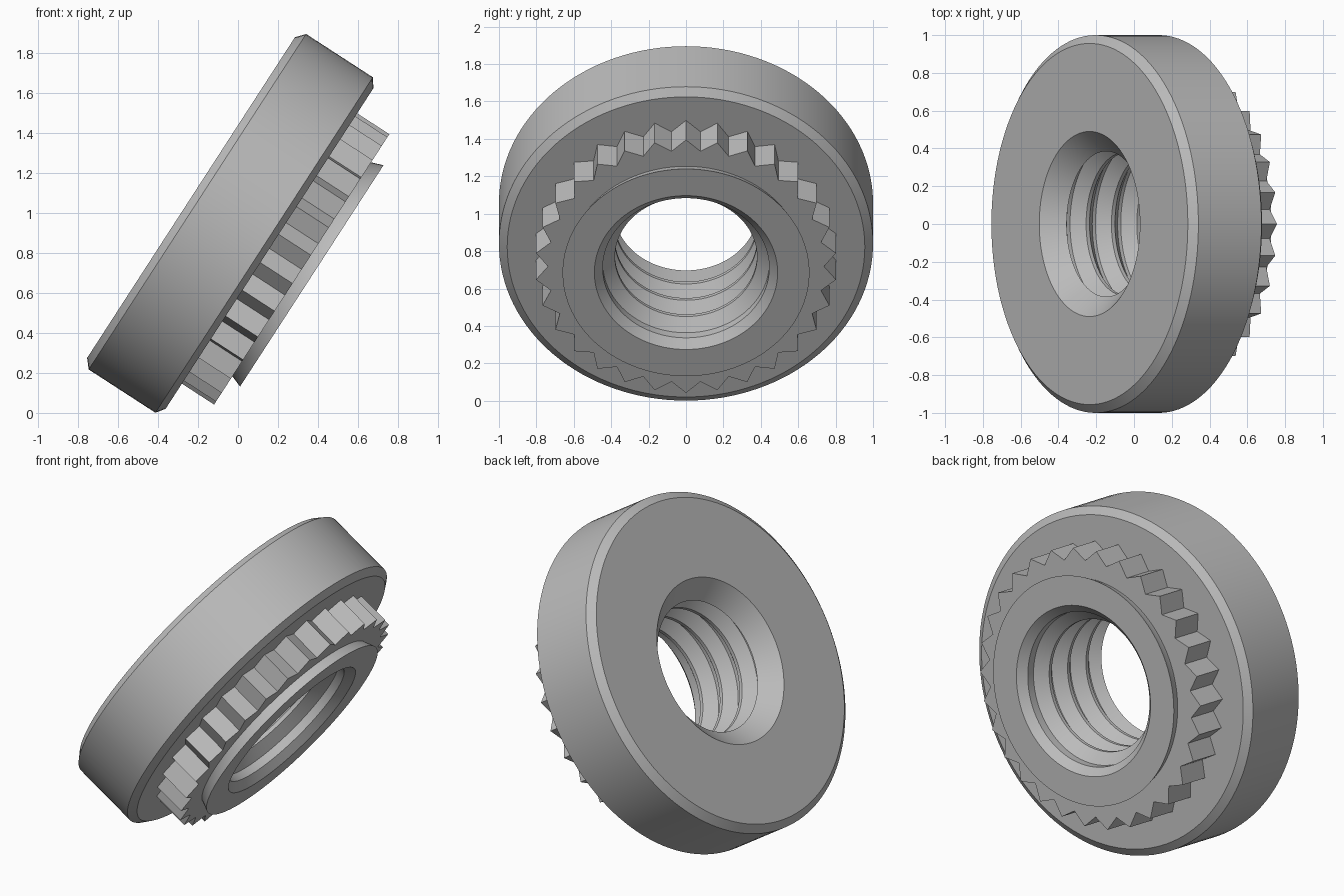
import bpy, bmesh, math
from mathutils import Matrix, Vector

cube = bpy.data.objects.get("Cube")
if cube:
    bpy.data.objects.remove(cube, do_unlink=True)

# Plain steel
steel = bpy.data.materials.new("steel grey")
steel.use_nodes = True
GREY = (0.5, 0.5, 0.5, 1)
steel.diffuse_color = GREY
steel.node_tree.nodes["Principled BSDF"].inputs["Base Color"].default_value = GREY

# Local z runs along the bore, tilted down towards +x
TILT = math.radians(57.05)
axis = Vector((math.sin(TILT), 0, -math.cos(TILT)))
radial = Vector((math.cos(TILT), 0, math.sin(TILT)))
PLACE = Matrix((radial, axis.cross(radial), axis)).transposed().to_4x4()
PLACE.translation = (-0.235, 0, 1.077)


def loft(name, rings):
    """Join closed loops of points, the last one back to the first."""
    bm = bmesh.new()
    loops = [[bm.verts.new(p) for p in ring] for ring in rings]
    for k, a in enumerate(loops):
        b = loops[(k + 1) % len(loops)]
        for i in range(len(a)):
            j = (i + 1) % len(a)
            bm.faces.new((a[i], a[j], b[j], b[i]))
    bmesh.ops.recalc_face_normals(bm, faces=bm.faces)
    mesh = bpy.data.meshes.new(name)
    bm.to_mesh(mesh)
    bm.free()
    mesh.materials.append(steel)
    obj = bpy.data.objects.new(name, mesh)
    obj.matrix_world = PLACE
    bpy.context.collection.objects.link(obj)
    return obj


def ring(radii, z):
    n = len(radii)
    return [(r * math.cos(math.tau * i / n), r * math.sin(math.tau * i / n), z)
            for i, r in enumerate(radii)]


# Nut body: chamfered disc, undercut pilot lip, countersunk threaded bore
outside = [(0.49, 0), (0.956, 0), (1, 0.038), (1, 0.436), (0.956, 0.468),
           (0.64, 0.468), (0.638, 0.66), (0.66, 0.72), (0.49, 0.72)]
thread = [(0.385, 0.105)]
MINOR, MAJOR, PITCH = 0.38, 0.445, 0.16
for k in range(3):
    crest = 0.235 + k * PITCH
    thread += [(MAJOR, crest - 0.09), (MAJOR, crest - 0.07),
               (MINOR, crest - 0.011), (MINOR, crest + 0.011)]
thread += [(MAJOR, 0.625), (MAJOR, 0.675)]
body = loft("nut_body", [ring([r] * 128, z) for r, z in outside + thread[::-1]])

# Knurled ring of pointed teeth
TEETH = 30
star = [0.806, 0.738] * TEETH
inner = [0.6] * (2 * TEETH)
loft("knurled_ring", [ring(star, 0.45), ring(star, 0.66),
                      ring(inner, 0.66), ring(inner, 0.45)])

# Smooth the turned surfaces, keep the machined edges crisp
bpy.ops.object.select_all(action="DESELECT")
body.select_set(True)
bpy.context.view_layer.objects.active = body
bpy.ops.object.shade_smooth_by_angle(angle=math.radians(25))
